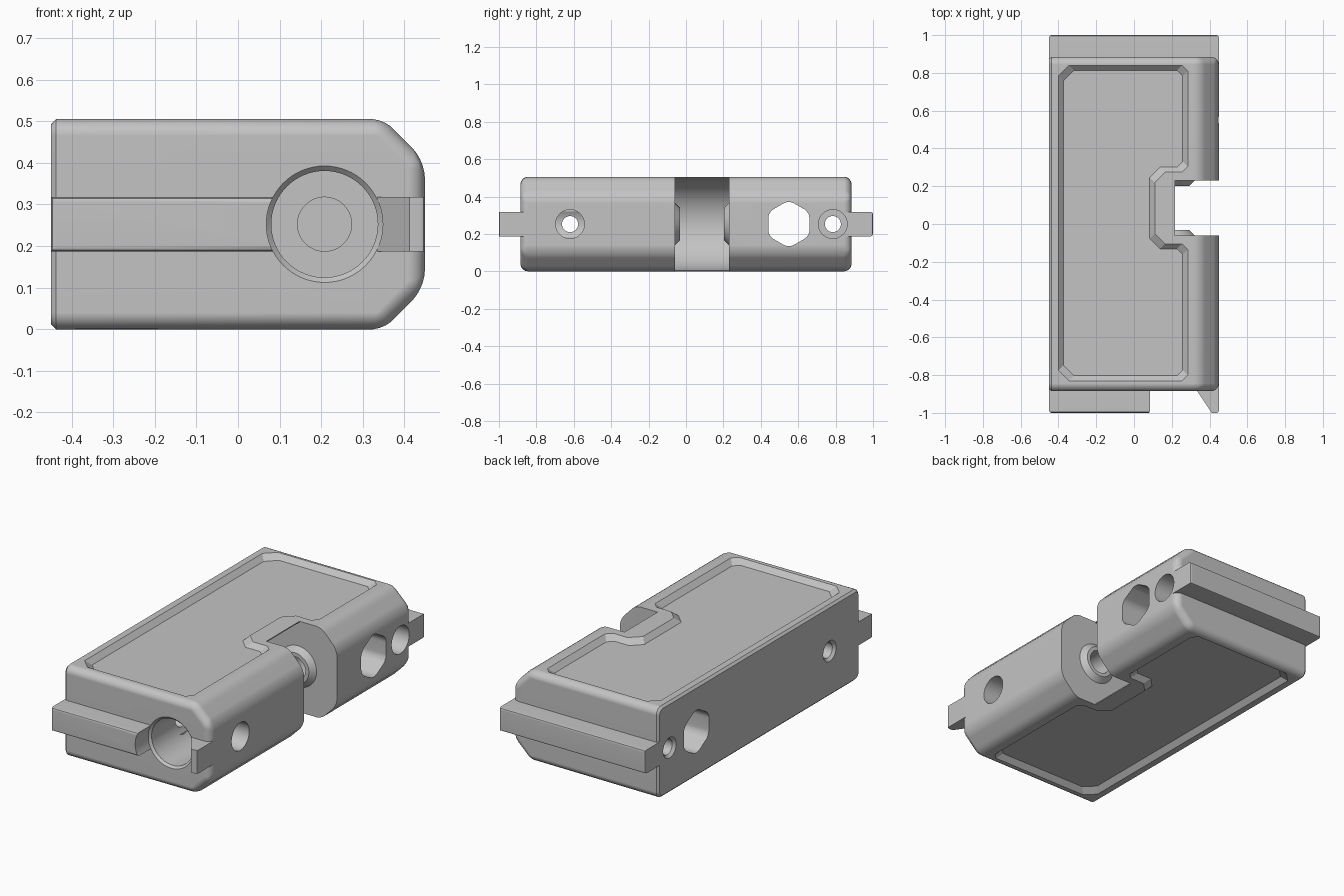
import bpy, bmesh
from math import sin, cos, pi, radians
from mathutils import Vector

if "Cube" in bpy.data.objects:
    bpy.data.objects.remove(bpy.data.objects["Cube"])

HEIGHT, MID, HALF_X, HALF_Y = 0.505, 0.2525, 0.449, 0.885
BORE_X, RAIL = 0.208, 0.065

grey = bpy.data.materials.new("plain grey")
grey.use_nodes = True
grey.diffuse_color = (0.55, 0.55, 0.55, 1)
grey.node_tree.nodes["Principled BSDF"].inputs["Base Color"].default_value = (0.55, 0.55, 0.55, 1)


def loft(name, loops):
    """Closed solid through matching loops of points."""
    bm = bmesh.new()
    rings = [[bm.verts.new(p) for p in loop] for loop in loops]
    n = len(rings[0])
    for a, b in zip(rings, rings[1:]):
        for i in range(n):
            bm.faces.new((a[i], a[(i + 1) % n], b[(i + 1) % n], b[i]))
    bm.faces.new(rings[0])
    bm.faces.new(rings[-1])
    bmesh.ops.recalc_face_normals(bm, faces=bm.faces)
    mesh = bpy.data.meshes.new(name)
    bm.to_mesh(mesh)
    bm.free()
    mesh.materials.append(grey)
    ob = bpy.data.objects.new(name, mesh)
    bpy.context.collection.objects.link(ob)
    return ob


def prism_y(name, profile, y0, y1):
    return loft(name, [[(x, y, z) for x, z in profile] for y in (y0, y1)])


def lathe(name, axis, u, profile, sides=64):
    """Turned solid along X (at y=u) or Y (at x=u), profile of (position, radius)."""
    loops = []
    for t, r in profile:
        ring = [(u + r * cos(2 * pi * i / sides), MID + r * sin(2 * pi * i / sides)) for i in range(sides)]
        loops.append([(t, a, z) if axis == "X" else (a, t, z) for a, z in ring])
    return loft(name, loops)


def bevel(ob, width, segments, rule):
    bm = bmesh.new()
    bm.from_mesh(ob.data)
    edges = [e for e in bm.edges if rule(e)]
    bmesh.ops.bevel(bm, geom=edges, offset=width, segments=segments, profile=0.5,
                    affect="EDGES", clamp_overlap=True)
    bm.to_mesh(ob.data)
    bm.free()


def combine(ob, tool, operation):
    mod = ob.modifiers.new("combine", "BOOLEAN")
    mod.operation, mod.object, mod.solver = operation, tool, "EXACT"
    graph = bpy.context.evaluated_depsgraph_get()
    mesh = bpy.data.meshes.new_from_object(ob.evaluated_get(graph))
    ob.modifiers.clear()
    ob.data = mesh
    bpy.data.objects.remove(tool)


def on_left_side(e):
    return [abs(v.co.x + HALF_X) < 1e-4 for v in e.verts]


# Housing block: chamfered on the +x side, rounded edges
body = prism_y("housing", [(-HALF_X, 0), (0.35, 0), (HALF_X, 0.1), (HALF_X, HEIGHT - 0.1),
                           (0.35, HEIGHT), (-HALF_X, HEIGHT)], -HALF_Y, HALF_Y)
bevel(body, 0.04, 5, lambda e: not all(on_left_side(e)))
bevel(body, 0.012, 1, lambda e: all(on_left_side(e)))

# Notch with a concave back wall
arc = [(BORE_X + 0.247 * cos(radians(a)), MID + 0.247 * sin(radians(a))) for a in range(88, 273, 4)]
notch = [(0.6, 0.7), (0.216, 0.7)] + arc + [(0.216, -0.2), (0.6, -0.2)]
combine(body, prism_y("notch_cut", notch, -0.06, 0.23), "DIFFERENCE")


# Shallow panels on top and bottom that step around the notch
def panel(inset, z):
    x0, x1, y0, y1 = -0.4 + inset, 0.285 - inset, -0.83 + inset, 0.84 - inset
    nx, lo, hi = 0.11 - inset, -0.105 - inset, 0.275 + inset
    c, m = 0.055, 0.03
    pts = [(x0, y0 + c), (x0 + c, y0), (x1 - m, y0), (x1, y0 + m), (x1, lo - m), (x1 - m, lo),
           (nx + c, lo), (nx, lo + c), (nx, hi - c), (nx + c, hi), (x1 - m, hi), (x1, hi + m),
           (x1, y1 - m), (x1 - m, y1), (x0 + c, y1), (x0, y1 - c)]
    return [(x, y, z) for x, y in pts]


for surface, up in ((HEIGHT, 1), (0, -1)):
    cut = loft("panel_cut", [panel(-0.01, surface + 0.01 * up), panel(0.027, surface - 0.027 * up)])
    combine(body, cut, "DIFFERENCE")

# Tapered bosses on the notch walls
for wall, out in ((-0.06, 1), (0.23, -1)):
    boss = lathe("boss", "Y", BORE_X, [(wall - 0.03 * out, 0.114), (wall, 0.114), (wall + 0.028 * out, 0.086)])
    combine(body, boss, "UNION")

# Rails on the back and front, and the slanted tooth
lo, hi = MID - RAIL, MID + RAIL


def bar(name, outline, rule):
    ob = loft(name, [[(x, y, z) for x, y in outline] for z in (lo, hi)])
    bevel(ob, 0.012, 2, rule)
    return ob


outer_edge = lambda e: any(abs(v.co.y) > 0.95 for v in e.verts) and abs(e.verts[0].co.y - e.verts[1].co.y) < 0.01
bars = [
    bar("back_rail", [(-HALF_X, 0.8), (HALF_X, 0.8), (HALF_X, 1), (-HALF_X, 1)], outer_edge),
    bar("front_rail", [(-HALF_X, -0.8), (-HALF_X, -1), (0.15, -1), (0.15, -0.8)], outer_edge),
    bar("tooth", [(0.27, -0.8), (0.335, -HALF_Y), (0.412, -1), (HALF_X, -1), (HALF_X, -0.8)],
        lambda e: outer_edge(e) and all(v.co.x > 0.44 for v in e.verts)),
]
for b in bars:
    combine(body, b, "UNION")

# Stepped bore from the front, through the bosses
combine(body, lathe("bore_cut", "Y", BORE_X, [(-1.1, 0.14), (-HALF_Y, 0.14), (-HALF_Y + 0.012, 0.128),
                                             (-0.3, 0.128), (-0.3, 0.065), (0.35, 0.065)]), "DIFFERENCE")

# Counterbored screw holes across the housing
for y in (-0.62, 0.785):
    combine(body, lathe("screw_cut", "X", y, [(0.6, 0.077), (0.1, 0.077), (0.1, 0.043), (-HALF_X + 0.014, 0.043),
                                             (-HALF_X, 0.057), (-0.6, 0.057)], 48), "DIFFERENCE")

# Six-sided through hole with softened corners
hexagon = [(0.55 + 0.127 * sin(i * pi / 3), MID + 0.127 * cos(i * pi / 3)) for i in range(6)]
hex_cut = loft("hex_cut", [[(x, y, z) for y, z in hexagon] for x in (-0.6, 0.6)])
bevel(hex_cut, 0.03, 3, lambda e: abs(e.verts[0].co.x - e.verts[1].co.x) > 0.5)
combine(body, hex_cut, "DIFFERENCE")

# Smooth fillets, sharp creases
body.name = "housing"
bpy.ops.object.select_all(action="DESELECT")
body.select_set(True)
bpy.context.view_layer.objects.active = body
bpy.ops.object.shade_smooth_by_angle(angle=radians(28))
weighted = body.modifiers.new("even_shading", "WEIGHTED_NORMAL")
weighted.keep_sharp = True
